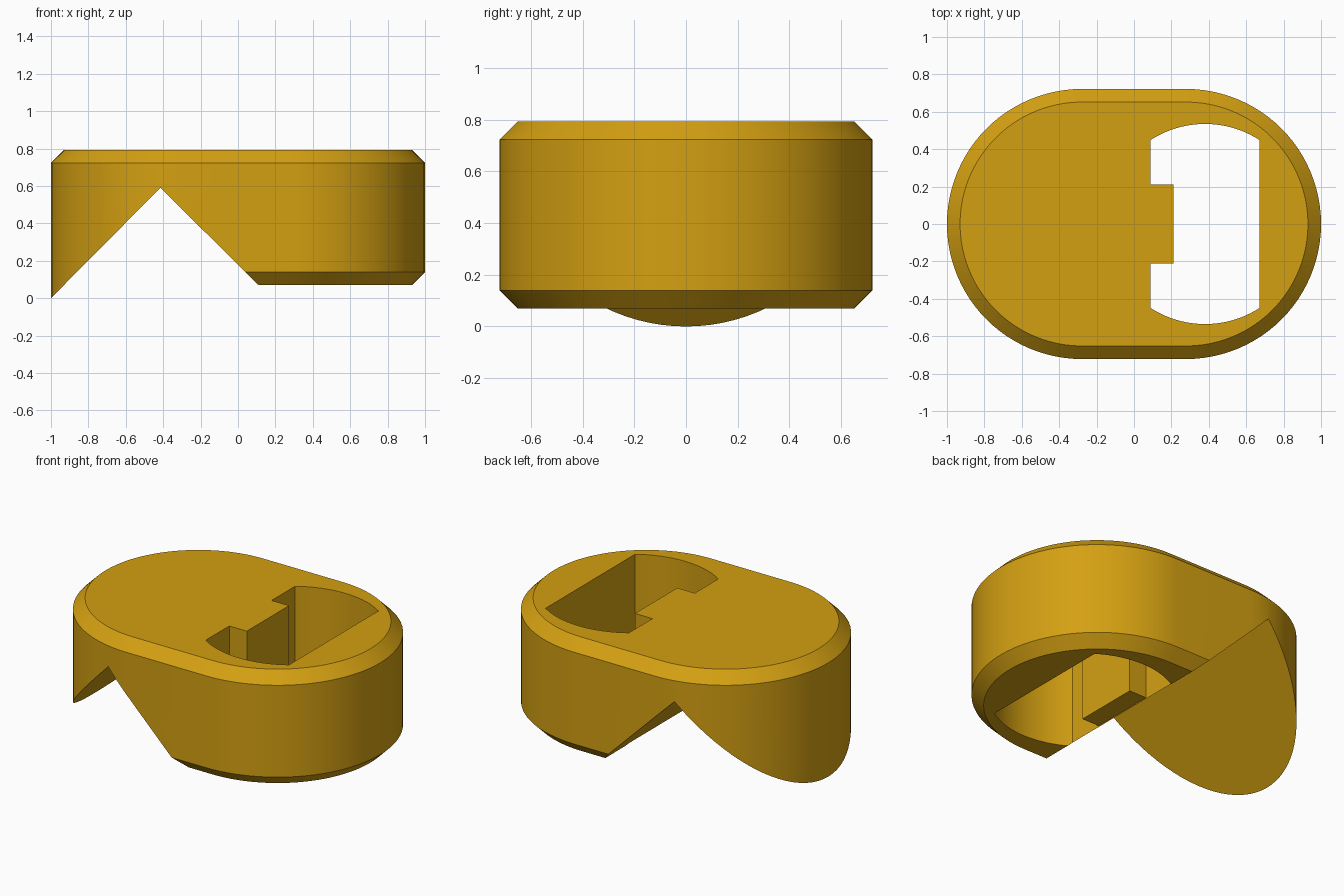
import bpy, bmesh, math
from mathutils import Vector

if "Cube" in bpy.data.objects:
    bpy.data.objects.remove(bpy.data.objects["Cube"])

R, CX, CH = 0.722, 0.278, 0.07      # end radius, end centre, chamfer
BOTTOM, TOP = 0.07, 0.793
APEX = Vector((-0.415, 0, 0.59))    # top of the V notch
SEGS = 48

gold = bpy.data.materials.new("golden_ochre")
gold.diffuse_color = (0.658, 0.352, 0.006, 1)
gold.use_nodes = True
gold.node_tree.nodes["Principled BSDF"].inputs["Base Color"].default_value = gold.diffuse_color


def stadium(inset=0.0):
    r, pts = R - inset, []
    for side, start in ((1, -math.pi / 2), (-1, math.pi / 2)):
        for i in range(SEGS + 1):
            a = start + math.pi * i / SEGS
            pts.append((side * CX + r * math.cos(a), r * math.sin(a)))
    return pts


def loft(bm, sections):
    """Closed solid through (points, z) outlines with equal point counts."""
    rings = [[bm.verts.new((x, y, z)) for x, y in pts] for pts, z in sections]
    n = len(rings[0])
    for lo, hi in zip(rings, rings[1:]):
        for i in range(n):
            j = (i + 1) % n
            bm.faces.new((lo[i], lo[j], hi[j], hi[i]))
    bm.faces.new(rings[0][::-1])
    bm.faces.new(rings[-1])


def slice_off(bm, co, normal, fill):
    """Remove everything on the normal side of a plane."""
    res = bmesh.ops.bisect_plane(bm, geom=bm.verts[:] + bm.edges[:] + bm.faces[:],
                                 dist=1e-5, plane_co=co, plane_no=normal, clear_outer=True)
    if fill:
        edges = [e for e in res["geom_cut"] if isinstance(e, bmesh.types.BMEdge)]
        bmesh.ops.contextual_create(bm, geom=edges)


def make_object(name, bm):
    bmesh.ops.recalc_face_normals(bm, faces=bm.faces[:])
    mesh = bpy.data.meshes.new(name)
    bm.to_mesh(mesh)
    bm.free()
    mesh.materials.append(gold)
    ob = bpy.data.objects.new(name, mesh)
    bpy.context.collection.objects.link(ob)
    return ob


def half(sections, slant_normal, side):
    """One side of the body, cut by its face of the V notch and open at the apex."""
    bm = bmesh.new()
    loft(bm, sections)
    slice_off(bm, APEX, slant_normal, True)
    slice_off(bm, APEX, (side, 0, 0), False)
    mesh = bpy.data.meshes.new("half")
    bm.to_mesh(mesh)
    bm.free()
    return mesh


# Body: pointed left half and chamfered right half, welded over the notch
upper = [(stadium(), TOP - CH), (stadium(CH), TOP)]
left = half([(stadium(), -0.1)] + upper, (0.59, 0, -0.585), 1)
right = half([(stadium(CH), BOTTOM), (stadium(), BOTTOM + CH)] + upper,
             (-0.52, 0, -0.525), -1)
bm = bmesh.new()
for part in (left, right):
    bm.from_mesh(part)
    bpy.data.meshes.remove(part)
bmesh.ops.remove_doubles(bm, verts=bm.verts[:], dist=1e-4)
bmesh.ops.dissolve_limit(bm, angle_limit=0.005, verts=bm.verts[:], edges=bm.edges[:])
body = make_object("body", bm)

# Slot cutter: flat-sided circle with a notch that leaves the tab standing
HX, HR, X0, X1, TABX, TABY, TABZ = 0.38, 0.535, 0.087, 0.672, 0.21, 0.212, 0.1


def arc(xa, xb, s, n=24):
    a, b = math.acos((xa - HX) / HR), math.acos((xb - HX) / HR)
    return [(HX + HR * math.cos(a + (b - a) * i / n),
             s * HR * math.sin(a + (b - a) * i / n)) for i in range(n + 1)]


slot = arc(X0, X1, -1) + arc(X1, X0, 1)
tab = [(X0, TABY), (TABX, TABY), (TABX, -TABY), (X0, -TABY)]
bm = bmesh.new()
loft(bm, [(slot + tab, -0.2), (slot + tab, 1.0)])
slot_cutter = make_object("slot_cutter", bm)

# Clearance below the tab
bm = bmesh.new()
under = [(X0, -TABY), (TABX + 0.05, -TABY), (TABX + 0.05, TABY), (X0, TABY)]
loft(bm, [(under, -0.2), (under, TABZ)])
tab_cutter = make_object("tab_cutter", bm)

bpy.context.view_layer.objects.active = body
body.select_set(True)
for cutter in (slot_cutter, tab_cutter):
    cutter.hide_render = True
    mod = body.modifiers.new("cut", "BOOLEAN")
    mod.operation, mod.solver, mod.object = "DIFFERENCE", "EXACT", cutter
    bpy.ops.object.modifier_apply(modifier=mod.name)
    bpy.data.objects.remove(cutter)

bpy.ops.object.select_all(action="DESELECT")
body.select_set(True)
bpy.ops.object.shade_smooth_by_angle(angle=math.radians(30))
